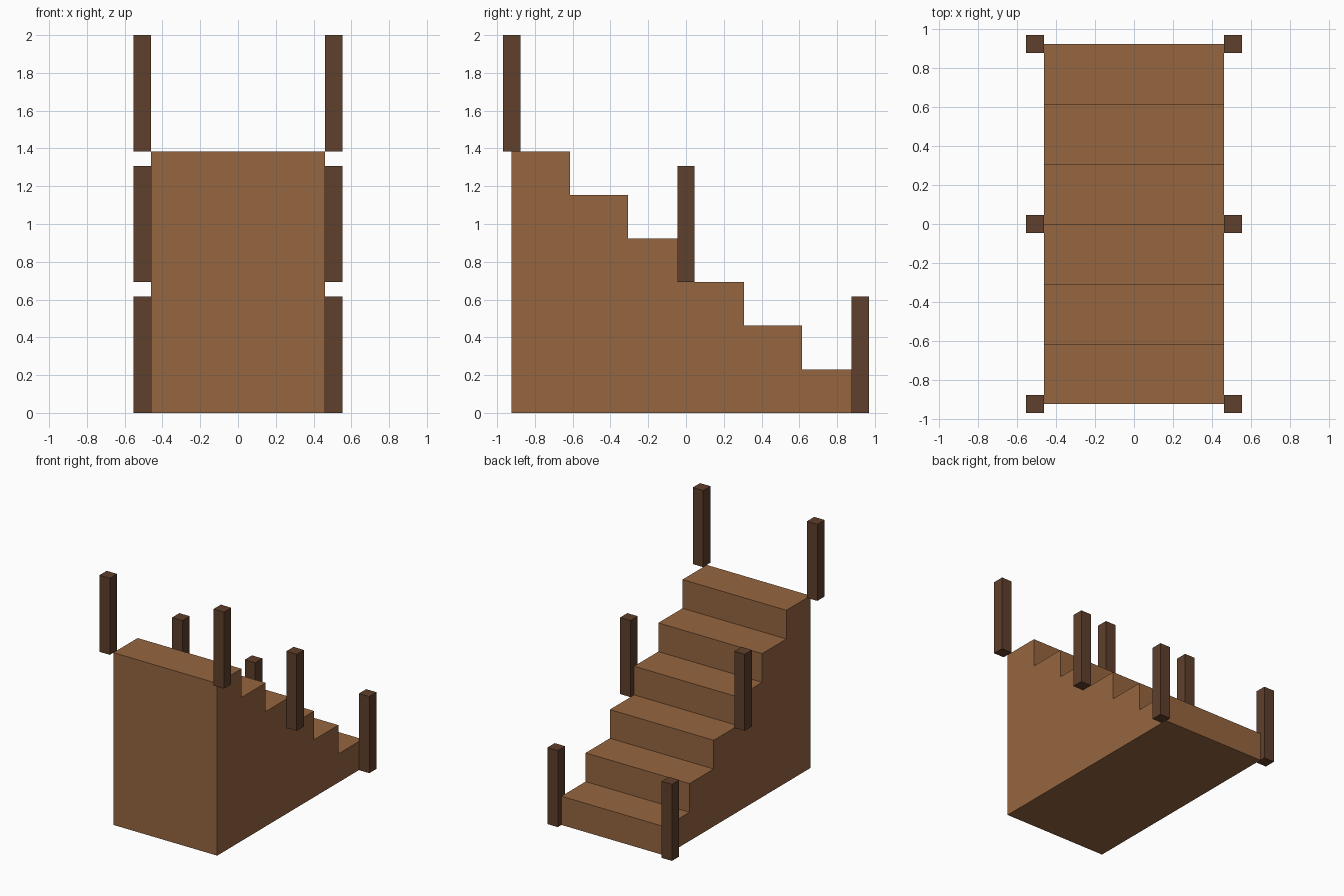
import bpy
import bmesh
from mathutils import Vector

cube = bpy.data.objects.get("Cube")
if cube:
    bpy.data.objects.remove(cube, do_unlink=True)

STEPS = 6
RUN = 4 / 13
RISE = 3 / 13
HALF_WIDTH = 6 / 13
HALF_LENGTH = STEPS * RUN / 2
POST_SIZE = 1.2 / 13
POST_HEIGHT = 8 / 13


def make_material(name, rgb):
    mat = bpy.data.materials.new(name)
    mat.use_nodes = True
    color = (*rgb, 1)
    mat.diffuse_color = color
    mat.node_tree.nodes["Principled BSDF"].inputs["Base Color"].default_value = color
    return mat


def make_object(name, bm, mat):
    bmesh.ops.recalc_face_normals(bm, faces=bm.faces)
    mesh = bpy.data.meshes.new(name)
    bm.to_mesh(mesh)
    bm.free()
    mesh.materials.append(mat)
    obj = bpy.data.objects.new(name, mesh)
    bpy.context.collection.objects.link(obj)
    return obj


wood = make_material("warm brown wood", (0.305, 0.133, 0.051))
dark_wood = make_material("dark brown wood", (0.115, 0.05, 0.025))

# Solid stair body: stepped side profile extruded across the width
profile = [(HALF_LENGTH, 0), (-HALF_LENGTH, 0)]
for i in range(STEPS):
    height = (STEPS - i) * RISE
    start = -HALF_LENGTH + i * RUN
    profile += [(start, height), (start + RUN, height)]
bm = bmesh.new()
side = bm.faces.new([bm.verts.new((-HALF_WIDTH, y, z)) for y, z in profile])
extruded = bmesh.ops.extrude_face_region(bm, geom=[side], use_keep_orig=True)
moved = [v for v in extruded["geom"] if isinstance(v, bmesh.types.BMVert)]
bmesh.ops.translate(bm, verts=moved, vec=(2 * HALF_WIDTH, 0, 0))
make_object("stair_body", bm, wood)

# Railing posts: three pairs at the top, middle and bottom of the flight
post_x = HALF_WIDTH + POST_SIZE / 2
rows = [("top", -HALF_LENGTH, STEPS * RISE),
        ("middle", 0, STEPS * RISE / 2),
        ("bottom", HALF_LENGTH, 0)]
for row, y, base in rows:
    for label, sign in (("left", 1), ("right", -1)):
        bm = bmesh.new()
        bmesh.ops.create_cube(bm, size=1)
        bmesh.ops.scale(bm, verts=bm.verts, vec=(POST_SIZE, POST_SIZE, POST_HEIGHT))
        post = make_object(f"{row}_{label}_post", bm, dark_wood)
        post.location = Vector((sign * post_x, y, base + POST_HEIGHT / 2))
